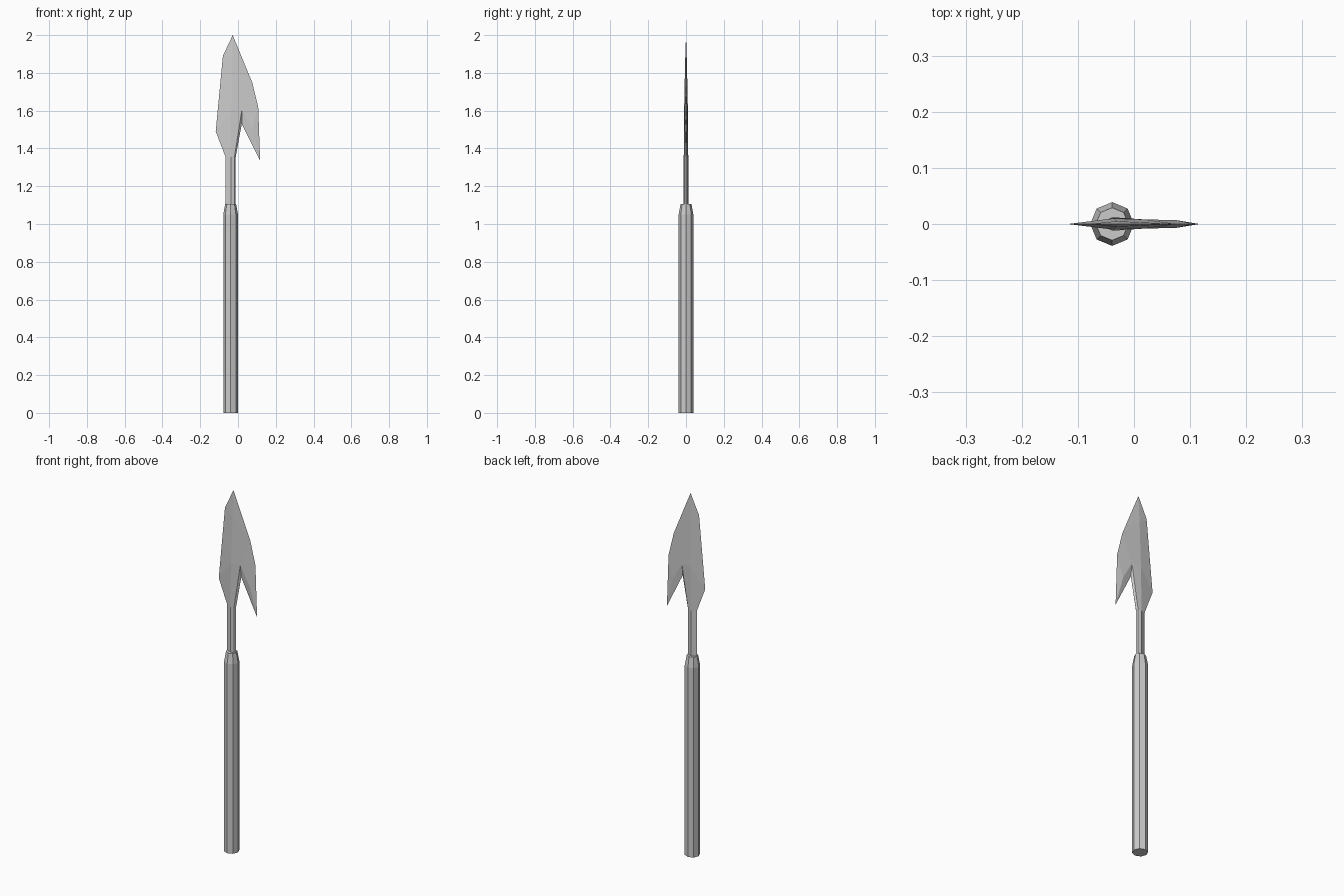
import bpy, bmesh
from math import cos, sin, pi

if "Cube" in bpy.data.objects:
    bpy.data.objects.remove(bpy.data.objects["Cube"])


def make_object(name, verts, faces):
    mesh = bpy.data.meshes.new(name)
    mesh.from_pydata(verts, [], faces)
    bm = bmesh.new()
    bm.from_mesh(mesh)
    bmesh.ops.recalc_face_normals(bm, faces=bm.faces)
    bm.to_mesh(mesh)
    bm.free()
    ob = bpy.data.objects.new(name, mesh)
    bpy.context.collection.objects.link(ob)
    return ob


# Octagonal handle with a tapered shoulder
N, CX = 8, -0.039
rings = [(0.039, 0.0), (0.039, 1.05), (0.029, 1.105)]
verts = [(CX + r * cos(2 * pi * i / N), r * sin(2 * pi * i / N), z)
         for r, z in rings for i in range(N)]
faces = [(k * N + i, k * N + (i + 1) % N, (k + 1) * N + (i + 1) % N, (k + 1) * N + i)
         for k in range(len(rings) - 1) for i in range(N)]
faces += [tuple(range(N)), tuple(range(2 * N, 3 * N))]
make_object("handle", verts, faces)

# Spearhead: sharp outline (x, z) on the middle plane
outline = [(-0.028, 2.0), (-0.08, 1.89), (-0.118, 1.49), (-0.066, 1.355),
           (-0.066, 1.09), (-0.012, 1.09), (-0.012, 1.355), (0.02, 1.53),
           (0.117, 1.335), (0.107, 1.62), (0.075, 1.75)]
# Raised ridge points (x, z, half thickness), indices 11 onward
ridge = [(-0.038, 1.09, 0.012), (-0.038, 1.355, 0.012), (-0.036, 1.6, 0.010),
         (-0.031, 1.85, 0.005), (-0.019, 1.09, 0.008), (-0.019, 1.355, 0.008),
         (0.02, 1.60, 0.008), (0.075, 1.50, 0.007)]
verts = [(x, 0, z) for x, z in outline] + [(x, -t, z) for x, z, t in ridge]
faces = [(4, 11, 12, 3), (3, 12, 13, 2), (2, 13, 14, 1), (1, 14, 0),
         (11, 15, 16, 12), (15, 5, 6, 16), (12, 16, 17, 13), (16, 6, 7, 17),
         (17, 7, 8, 18), (18, 8, 9), (17, 18, 9, 10), (13, 17, 10, 14),
         (14, 10, 0)]
blade = make_object("barbed_blade", verts, faces)

# Back half of the blade
mirror = blade.modifiers.new("Mirror", 'MIRROR')
mirror.use_axis = (False, True, False)
mirror.use_clip = True
